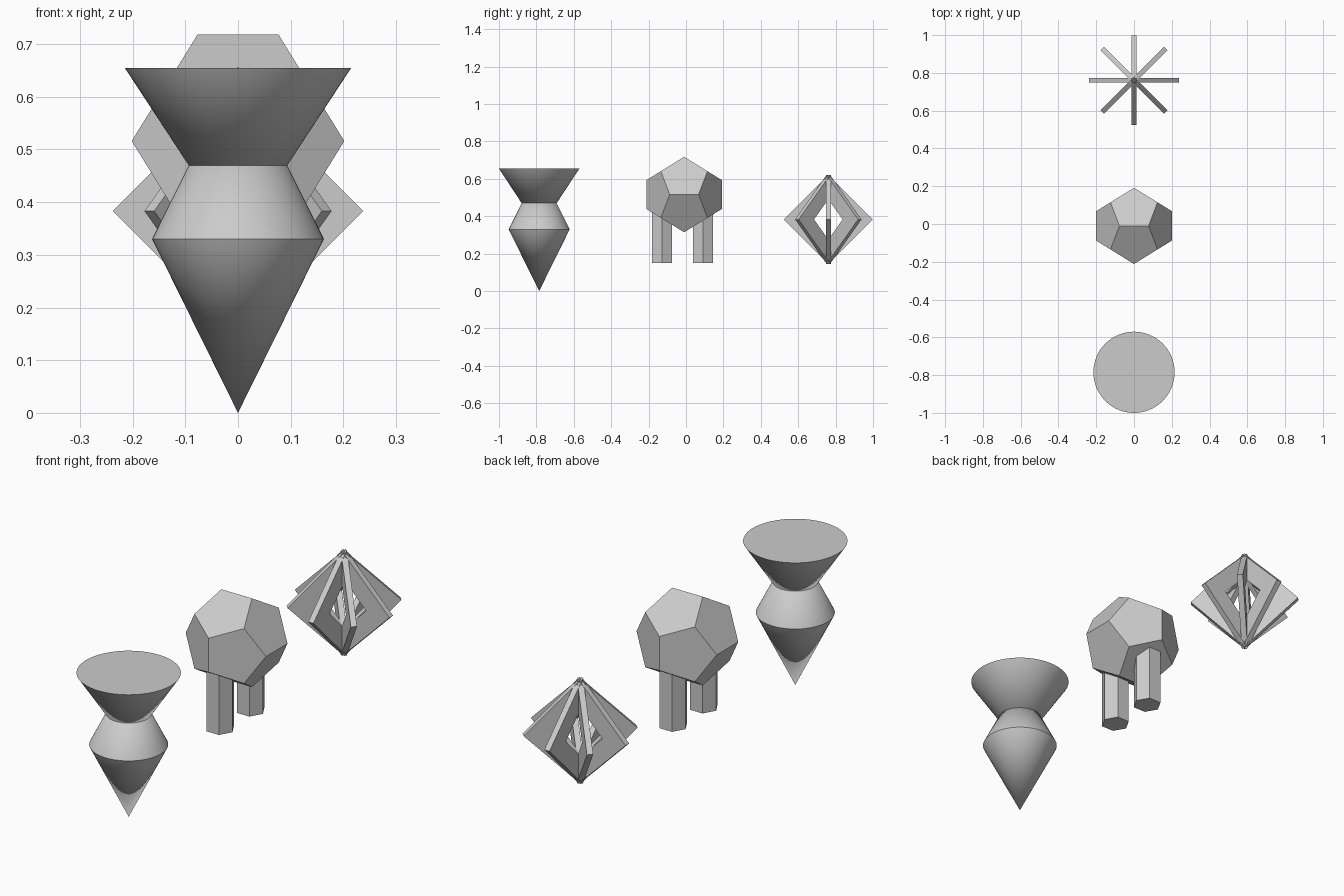
import bpy, bmesh
from math import pi
from mathutils import Matrix, Vector

if "Cube" in bpy.data.objects:
    bpy.data.objects.remove(bpy.data.objects["Cube"])


def cone(name, r_bottom, r_top, z0, z1, x=0, y=0, sides=64, spin=0, smooth=True):
    """Upright cone or prism spanning z0 to z1."""
    bpy.ops.mesh.primitive_cone_add(vertices=sides, radius1=r_bottom, radius2=r_top,
                                    depth=z1 - z0, location=(x, y, (z0 + z1) / 2),
                                    rotation=(0, 0, spin))
    ob = bpy.context.object
    ob.name = name
    if smooth:
        bpy.ops.object.shade_smooth_by_angle(angle=pi / 6)
    return ob


def mesh_object(name, bm, location):
    bmesh.ops.recalc_face_normals(bm, faces=bm.faces)
    me = bpy.data.meshes.new(name)
    bm.to_mesh(me)
    bm.free()
    ob = bpy.data.objects.new(name, me)
    ob.location = location
    bpy.context.collection.objects.link(ob)
    return ob


# Stacked cones: the middle apex just pokes through the flat top
Y_CONES = -0.785
cone("lower_cone", 0, 0.163, 0, 0.33, y=Y_CONES)
cone("middle_cone", 0.163, 0, 0.33, 0.657, y=Y_CONES)
cone("upper_cone", 0, 0.215, 0.327, 0.655, y=Y_CONES)

# Dodecahedron body: hull of a cube and three golden rectangles
PHI = (1 + 5 ** 0.5) / 2
S = 0.1247
bm = bmesh.new()
for a in (-1, 1):
    for b in (-1, 1):
        for p in ((a, b, 1), (a, b, -1), (a / PHI, 0, b * PHI),
                  (0, a * PHI, b / PHI), (a * PHI, b / PHI, 0)):
            bm.verts.new(Vector(p) * S)
bmesh.ops.convex_hull(bm, input=bm.verts)
bmesh.ops.dissolve_limit(bm, angle_limit=0.05, verts=bm.verts, edges=bm.edges)
mesh_object("dodecahedron_body", bm, (0, -0.01, 0.516))

# Hexagonal legs
for side, y in (("front", -0.128), ("back", 0.091)):
    cone(side + "_leg", 0.062, 0.062, 0.15, 0.45, y=y, sides=6, spin=pi / 2, smooth=False)

# Star lantern: four diamond frames crossing on a vertical axis
OUTER, INNER, HALF = 0.238, 0.121, 0.013
for k in range(4):
    bm = bmesh.new()
    rings = []
    for r, y in ((OUTER, -HALF), (OUTER, HALF), (INNER, HALF), (INNER, -HALF)):
        rings.append([bm.verts.new((r * cx, y, r * cz))
                      for cx, cz in ((1, 0), (0, 1), (-1, 0), (0, -1))])
    for i in range(4):
        a, b = rings[i], rings[(i + 1) % 4]
        for j in range(4):
            n = (j + 1) % 4
            bm.faces.new((a[j], a[n], b[n], b[j]))
    bmesh.ops.rotate(bm, verts=bm.verts, matrix=Matrix.Rotation(k * pi / 4, 3, 'Z'))
    mesh_object(f"diamond_frame_{k + 1}", bm, (0, 0.761, 0.383))
